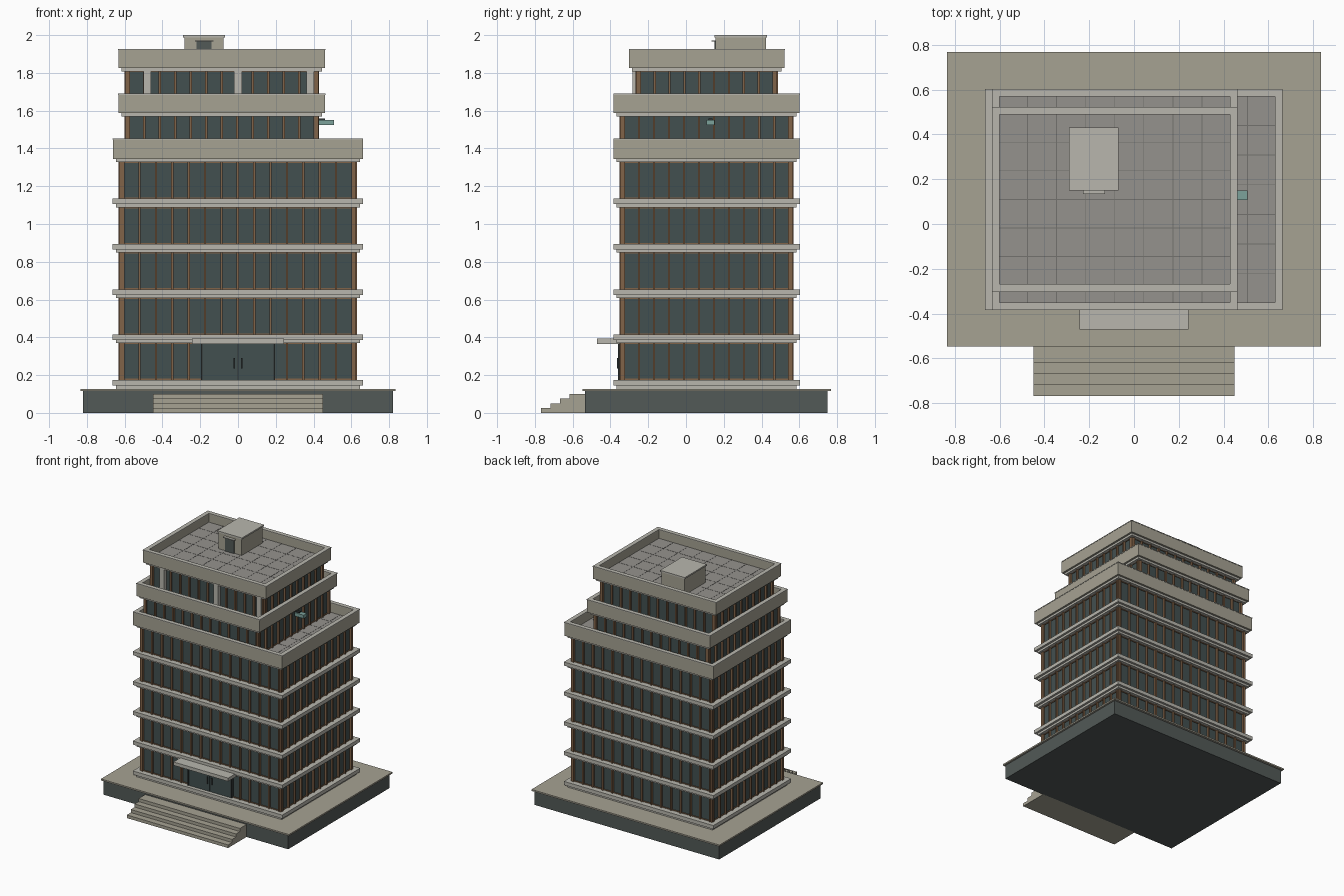
import bpy, bmesh

if "Cube" in bpy.data.objects:
    bpy.data.objects.remove(bpy.data.objects["Cube"])


def material(name, r, g, b):
    m = bpy.data.materials.new(name)
    m.diffuse_color = (r, g, b, 1)
    m.use_nodes = True
    m.node_tree.nodes["Principled BSDF"].inputs["Base Color"].default_value = m.diffuse_color
    return m


CONCRETE = material("concrete", 0.38, 0.36, 0.29)
SLAB = material("pale_slab", 0.48, 0.47, 0.42)
ROOF = material("roof_paving", 0.30, 0.29, 0.27)
JOINT = material("paving_joint", 0.17, 0.165, 0.155)
GLASS = material("dark_glass", 0.055, 0.08, 0.08)
BRONZE = material("bronze", 0.22, 0.125, 0.065)
STONE = material("dark_stone", 0.085, 0.10, 0.095)
BLACK = material("dark_metal", 0.03, 0.035, 0.035)
TEAL = material("teal", 0.20, 0.36, 0.33)


def boxes(name, mat, items):
    """One object from boxes given as (x0, x1, y0, y1, z0, z1)."""
    bm = bmesh.new()
    for x0, x1, y0, y1, z0, z1 in items:
        r = bmesh.ops.create_cube(bm, size=1)
        for v in r["verts"]:
            v.co = (x1 if v.co.x > 0 else x0,
                    y1 if v.co.y > 0 else y0,
                    z1 if v.co.z > 0 else z0)
    me = bpy.data.meshes.new(name)
    bm.to_mesh(me)
    bm.free()
    me.materials.append(mat)
    ob = bpy.data.objects.new(name, me)
    bpy.context.collection.objects.link(ob)
    return ob


def grow(rect, d):
    x0, x1, y0, y1 = rect
    return (x0 - d, x1 + d, y0 - d, y1 + d)


def ring(rect, t, z0, z1):
    """Four walls of thickness t just inside a rectangle."""
    x0, x1, y0, y1 = rect
    return [(x0, x1, y0, y0 + t, z0, z1), (x0, x1, y1 - t, y1, z0, z1),
            (x0, x0 + t, y0 + t, y1 - t, z0, z1), (x1 - t, x1, y0 + t, y1 - t, z0, z1)]


def storey(name, rect, z0, z1, nx, ny, door=False):
    """Glazed storey: recessed glass, mullions, corner posts and rails."""
    x0, x1, y0, y1 = rect
    d, w = 0.016, 0.006
    boxes(name + "_glass", GLASS, [(*grow(rect, -d), z0, z1)])
    bars = []
    a, b = x0 + 0.024, x1 - 0.024
    for i in range(nx + 1):
        x = a + (b - a) * i / nx
        bars.append((x - w, x + w, y1 - d - 0.002, y1, z0, z1))
        if not (door and abs(x) < 0.2):
            bars.append((x - w, x + w, y0, y0 + d + 0.002, z0, z1))
    a, b = y0 + 0.024, y1 - 0.024
    for i in range(ny + 1):
        y = a + (b - a) * i / ny
        for xa in (x0, x1 - d - 0.002):
            bars.append((xa, xa + d + 0.002, y - w, y + w, z0, z1))
    for xa in (x0 + 0.004, x1 - 0.018):
        for ya in (y0 + 0.004, y1 - 0.018):
            bars.append((xa, xa + 0.014, ya, ya + 0.014, z0, z1))
    boxes(name + "_mullions", BRONZE, bars)
    rails = []
    for za, zb in ((z0, z0 + 0.006), (z1 - 0.006, z1)):
        rails += ring(grow(rect, -0.01), 0.008, za, zb)
    boxes(name + "_rails", BRONZE, rails)


def roof(name, rect, z0, z1, floor_z):
    """Parapet ring with coping, soffit and a paved terrace."""
    boxes(name + "_soffit", SLAB, [(*grow(rect, -0.018), z0 - 0.017, z0 + 0.004)])
    boxes(name + "_parapet", CONCRETE, ring(grow(rect, -0.002), 0.03, z0, z1 - 0.006))
    boxes(name + "_coping", SLAB, ring(rect, 0.034, z1 - 0.006, z1))
    x0, x1, y0, y1 = inner = grow(rect, -0.03)
    boxes(name + "_deck", ROOF, [(*inner, z0, floor_z)])
    nx, ny = round((x1 - x0) / 0.127), round((y1 - y0) / 0.127)
    t, h = 0.002, floor_z + 0.001
    lines = []
    for i in range(1, nx):
        x = x0 + (x1 - x0) * i / nx
        lines.append((x - t, x + t, y0, y1, floor_z - 0.004, h))
    for i in range(1, ny):
        y = y0 + (y1 - y0) * i / ny
        lines.append((x0, x1, y - t, y + t, floor_z - 0.004, h))
    boxes(name + "_joints", JOINT, lines)


# Podium and front steps
boxes("podium", STONE, [(-0.82, 0.82, -0.535, 0.75, 0, 0.115)])
boxes("podium_paving", CONCRETE, [(-0.835, 0.835, -0.547, 0.768, 0.115, 0.127)])
boxes("front_steps", CONCRETE,
      [(-0.45, 0.45, -0.768 + 0.05 * i, -0.53, 0.025 * i, 0.025 * (i + 1)) for i in range(4)])

# Main block: five storeys between projecting slabs
slab = (-0.665, 0.663, -0.385, 0.603)
wall = (-0.632, 0.63, -0.352, 0.57)
tops = [0.175, 0.415, 0.654, 0.894, 1.134]
bottoms = tops[1:] + [1.453]
for i, z in enumerate(tops):
    boxes(f"floor_slab_{i + 1}", SLAB, [(*slab, z - 0.029, z)])
    boxes(f"slab_soffit_{i + 1}", SLAB,
          [(*grow(slab, -0.018), 0.125 if i == 0 else z - 0.046, z - 0.028)])
    top = 1.329 if i == 4 else tops[i + 1] - 0.045
    storey(f"storey_{i + 1}", wall, z, top, 14, 11, door=(i == 0))
roof("main_roof", slab, 1.345, 1.453, 1.375)

# Two set-back upper storeys
storey("storey_6", (-0.602, 0.43, -0.352, 0.57), 1.375, 1.575, 12, 11)
roof("middle_roof", (-0.635, 0.463, -0.385, 0.603), 1.587, 1.69, 1.617)
storey("storey_7", (-0.602, 0.43, -0.268, 0.487), 1.617, 1.812, 12, 9)
roof("top_roof", (-0.635, 0.463, -0.303, 0.523), 1.825, 1.927, 1.855)
boxes("top_storey_columns", SLAB,
      [(x - 0.02, x + 0.02, -0.282, -0.245, 1.617, 1.812) for x in (-0.48, 0.0, 0.382)])

# Entrance: doors, frame, handles, canopy
boxes("entrance_doors", GLASS, [(-0.187, -0.002, -0.356, -0.33, 0.175, 0.366),
                                (0.002, 0.187, -0.356, -0.33, 0.175, 0.366)])
boxes("entrance_frame", BLACK, [(-0.195, -0.187, -0.36, -0.33, 0.175, 0.368),
                                (0.187, 0.195, -0.36, -0.33, 0.175, 0.368),
                                (-0.195, 0.195, -0.353, -0.33, 0.175, 0.368)])
boxes("door_handles", BLACK, [(s * 0.02 - 0.004, s * 0.02 + 0.004, -0.364, -0.355, 0.235, 0.29)
                              for s in (-1, 1)])
boxes("entrance_canopy", SLAB, [(-0.243, 0.243, -0.472, -0.34, 0.366, 0.393)])

# Stair head on the roof
boxes("stair_head", CONCRETE, [(-0.283, -0.077, 0.157, 0.423, 1.85, 1.99)])
boxes("stair_head_cap", SLAB, [(-0.29, -0.07, 0.15, 0.43, 1.988, 2.0)])
boxes("stair_head_door", STONE, [(-0.22, -0.14, 0.15, 0.16, 1.855, 1.965)])
boxes("stair_head_awning", SLAB, [(-0.228, -0.13, 0.135, 0.16, 1.965, 1.972)])

# Small lamp on the terrace wall
boxes("terrace_lamp", TEAL, [(0.425, 0.508, 0.108, 0.15, 1.523, 1.55)])
boxes("lamp_bracket", BLACK, [(0.41, 0.46, 0.118, 0.14, 1.55, 1.558)])
